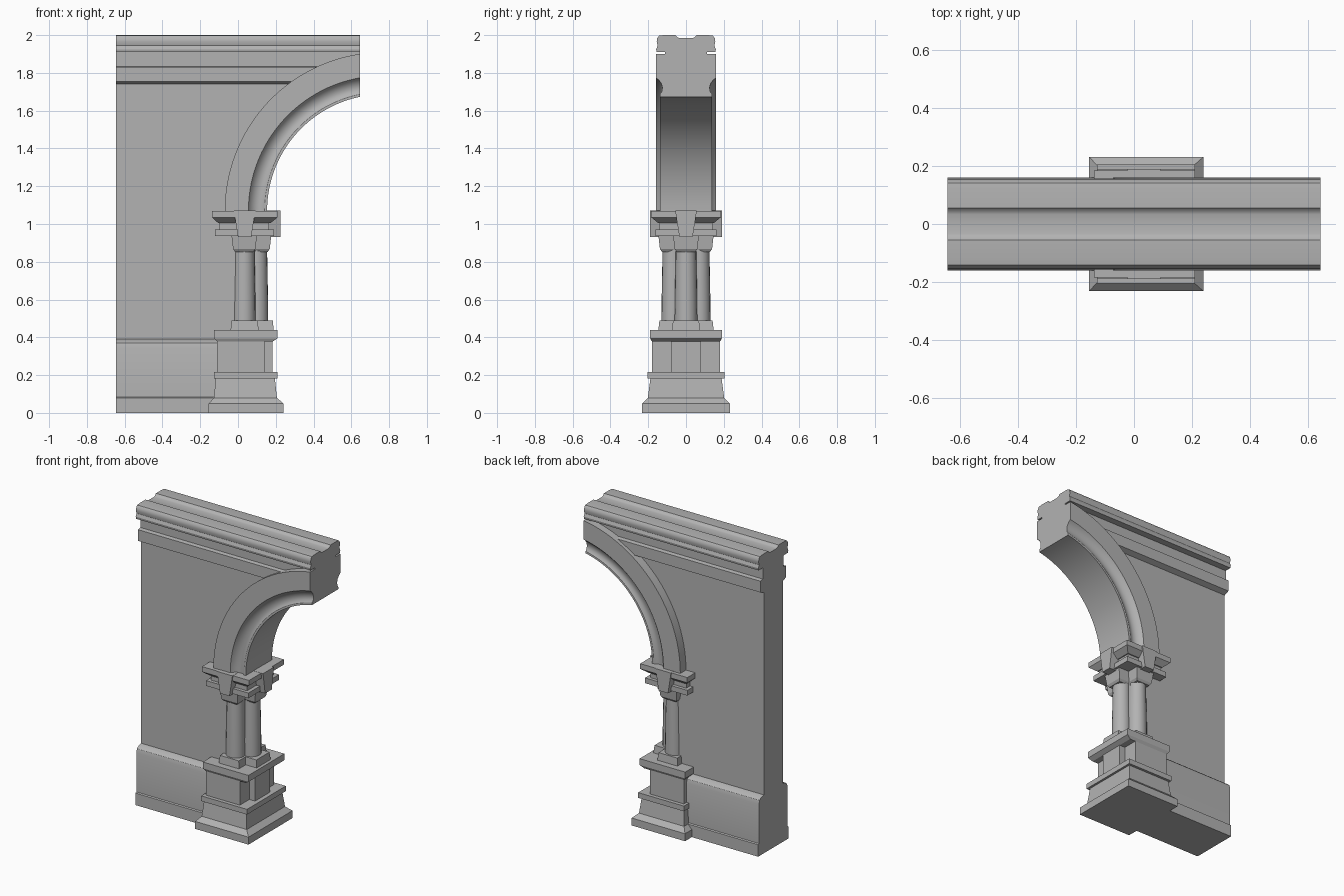
import bpy, bmesh, math

cube = bpy.data.objects.get("Cube")
if cube:
    bpy.data.objects.remove(cube, do_unlink=True)

# Single stone colour
stone = bpy.data.materials.new("grey stone")
stone.use_nodes = True
stone.diffuse_color = (0.45, 0.45, 0.45, 1)
bsdf = next(n for n in stone.node_tree.nodes if n.type == 'BSDF_PRINCIPLED')
bsdf.inputs["Base Color"].default_value = (0.45, 0.45, 0.45, 1)
bsdf.inputs["Roughness"].default_value = 0.8


def add_object(name, bm, smooth=False):
    bmesh.ops.recalc_face_normals(bm, faces=bm.faces)
    mesh = bpy.data.meshes.new(name)
    bm.to_mesh(mesh)
    bm.free()
    mesh.materials.append(stone)
    obj = bpy.data.objects.new(name, mesh)
    bpy.context.collection.objects.link(obj)
    if smooth:
        bpy.ops.object.select_all(action='DESELECT')
        obj.select_set(True)
        bpy.context.view_layer.objects.active = obj
        bpy.ops.object.shade_smooth_by_angle(angle=math.radians(32))
    return obj


def skin(name, rings, smooth=False):
    """Closed skin through rings of points, capped at both ends."""
    bm = bmesh.new()
    loops = [[bm.verts.new(p) for p in ring] for ring in rings]
    n = len(loops[0])
    for a, b in zip(loops, loops[1:]):
        for i in range(n):
            j = (i + 1) % n
            bm.faces.new((a[i], a[j], b[j], b[i]))
    bm.faces.new(loops[0])
    bm.faces.new(loops[-1])
    return add_object(name, bm, smooth)


def stack(name, levels):
    """Rectangular moulding: each level is (x min, x max, half depth, z)."""
    return skin(name, [[(a, -d, z), (b, -d, z), (b, d, z), (a, d, z)]
                       for a, b, d, z in levels])


def mirrored(half):
    """Complete a symmetric cross-section of (y, z) points."""
    return half + [(-y, z) for y, z in reversed(half)]


def run(name, half, smooth=True):
    """Moulding running the whole length in x."""
    section = mirrored(half)
    return skin(name, [[(x, y, z) for y, z in section] for x in (-LENGTH, LENGTH)], smooth)


LENGTH = 0.645
ARCH_X, SPRING = 0.77, 1.07

# Wall with plinth and upper band, cut away under the arch
wall = run("wall", [(0.16, 0), (0.16, 0.08), (0.152, 0.085), (0.152, 0.345), (0.145, 0.37),
                    (0.13, 0.383), (0.1, 0.39), (0.1, 1.74), (0.135, 1.755),
                    (0.135, 1.83), (0.11, 1.835), (0.11, 1.92)])
r_cut = 0.8
last = math.acos((0.7 - ARCH_X) / r_cut)
outline = [(0.7, -0.1), (0, -0.1), (0, 1.03), (ARCH_X - r_cut, 1.03)]
for i in range(25):
    a = math.pi + (last - math.pi) * i / 24
    outline.append((ARCH_X + r_cut * math.cos(a), SPRING + r_cut * math.sin(a)))
cutter = skin("opening_cutter", [[(x, y, z) for x, z in outline] for y in (-0.5, 0.5)])
cutter.hide_render = True
cut = wall.modifiers.new("opening", 'BOOLEAN')
cut.operation = 'DIFFERENCE'
cut.solver = 'EXACT'
cut.object = cutter
bpy.context.view_layer.objects.active = wall
bpy.ops.object.modifier_apply(modifier=cut.name)
bpy.data.objects.remove(cutter, do_unlink=True)

# Coping with a groove along the top
run("coping", [(0.155, 1.91), (0.158, 1.925), (0.15, 1.945), (0.155, 1.965), (0.152, 1.985),
               (0.142, 1.997), (0.12, 2.0), (0.055, 2.0), (0.045, 1.988), (0.033, 1.984)])

# Arch rib: moulded section swept about the arch centre, cut plumb at the end
section = mirrored([(0.16, 0.84), (0.16, 0.715), (0.145, 0.705), (0.13, 0.685),
                    (0.125, 0.665), (0.127, 0.645), (0.138, 0.63), (0.138, 0.616)])
rings = []
for i in range(29):
    ring = []
    for y, r in section:
        end = math.acos((LENGTH - ARCH_X) / r)
        a = math.pi + (end - math.pi) * i / 28
        ring.append((ARCH_X + r * math.cos(a), y, SPRING + r * math.sin(a)))
    rings.append(ring)
skin("arch_rib", rings, True)

# Pedestal
stack("pedestal_foot", [(-0.155, 0.24, 0.232, 0), (-0.155, 0.24, 0.232, 0.05),
                        (-0.127, 0.206, 0.202, 0.08), (-0.118, 0.195, 0.188, 0.185)])
stack("pedestal_lower_band", [(-0.128, 0.21, 0.205, 0.182), (-0.128, 0.21, 0.205, 0.217)])
stack("pedestal_block", [(-0.11, 0.14, 0.18, 0.21), (-0.11, 0.14, 0.18, 0.4)])
stack("pedestal_side_panel", [(0, 0.182, 0.08, 0.21), (0, 0.182, 0.08, 0.4)])
stack("pedestal_cap", [(-0.11, 0.182, 0.18, 0.377), (-0.127, 0.21, 0.19, 0.395),
                       (-0.127, 0.21, 0.19, 0.438)])

# Engaged columns on the front, back and open end, around a square core
stack("column_core", [(-0.02, 0.09, 0.068, 0.43), (-0.02, 0.09, 0.068, 0.95)])
for name, x, y in (("front_column", 0.033, -0.07), ("back_column", 0.033, 0.07),
                   ("side_column", 0.1, 0)):
    skin(name, [[(x + r * math.cos(k * math.tau / 20), y + r * math.sin(k * math.tau / 20), z)
                 for k in range(20)]
                for r, z in ((0.06, 0.46), (0.059, 0.6), (0.054, 0.87))], True)

# Column bases and capitals: a cross arm and a side arm each
for part, x0, x1, depth, end, half, z0, z1, grow in (
        ("column_base", -0.04, 0.11, 0.147, 0.19, 0.075, 0.43, 0.488, -0.006),
        ("capital", -0.026, 0.092, 0.138, 0.168, 0.06, 0.868, 0.937, 0.008)):
    arms = ((x0, x1, depth), (0.02, end, half))
    for label, (a, b, d) in zip(("cross", "side"), arms):
        levels = [(a, b, d, z0), (a - grow, b + grow, d + grow, z1)]
        if part == "capital":
            levels.insert(0, (a + 0.01, b - 0.01, d - 0.01, 0.853))
        stack(part + "_" + label, levels)

# Impost mouldings below the arch
stack("impost_lower_band", [(-0.123, 0.19, 0.162, 0.937), (-0.123, 0.19, 0.162, 0.972)])
stack("impost_neck", [(-0.1, 0.165, 0.14, 0.96), (-0.1, 0.165, 0.14, 1.02)])
stack("impost_cornice", [(-0.105, 0.172, 0.147, 1.005), (-0.138, 0.21, 0.184, 1.035),
                         (-0.138, 0.21, 0.184, 1.07)])

# Tapered key blocks
stack("cross_key_block", [(0.0, 0.07, 0.19, 0.93), (-0.022, 0.092, 0.19, 1.071)])
stack("side_key_block", [(0.03, 0.225, 0.035, 0.93), (0.03, 0.225, 0.057, 1.071)])
